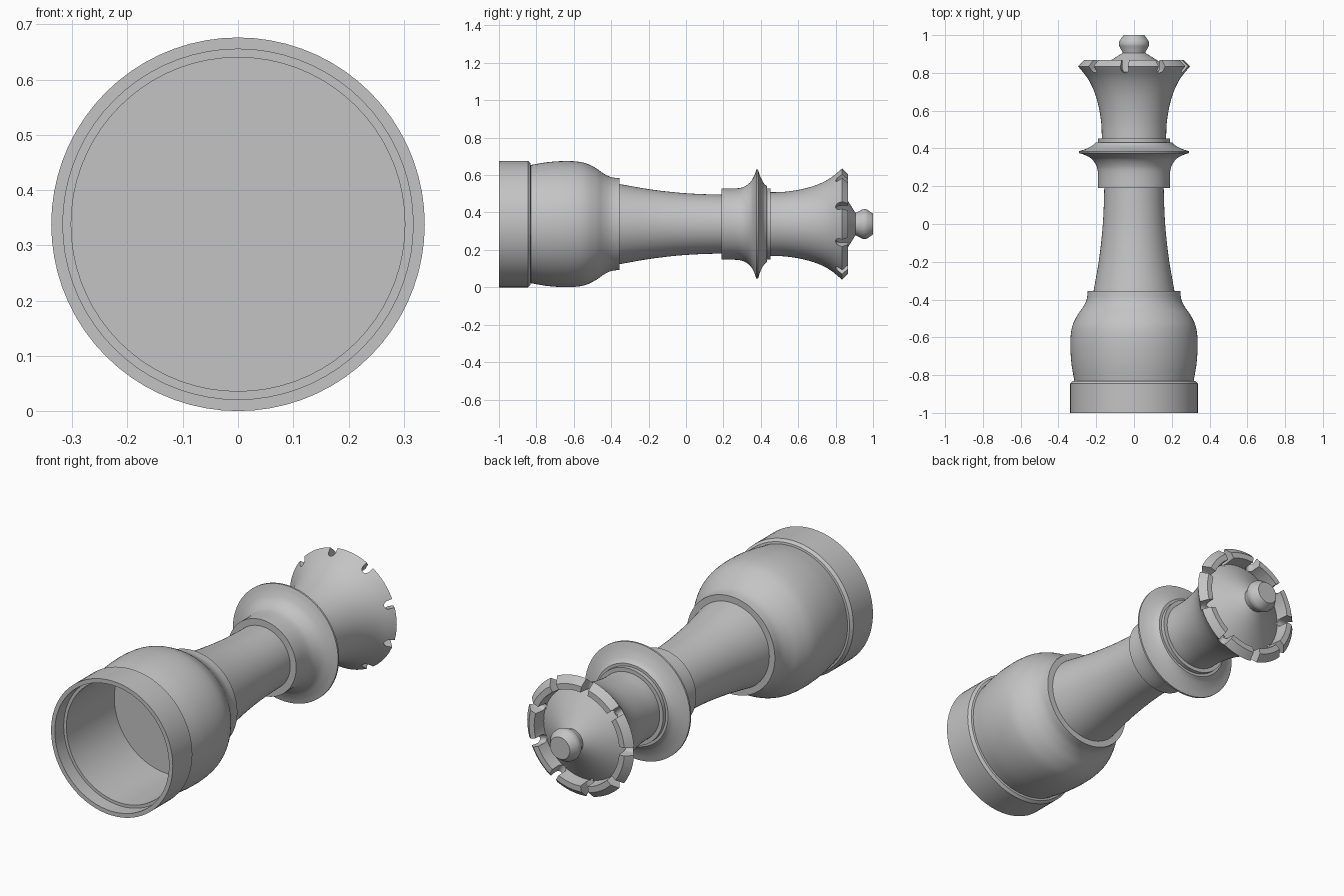
import bpy, bmesh, math
from mathutils import Vector

AXIS_Z = 0.338   # height of the piece's long axis, which runs along y
SEGMENTS = 72

cube = bpy.data.objects.get("Cube")
if cube:
    bpy.data.objects.remove(cube, do_unlink=True)

grey = bpy.data.materials.new("plain_grey")
grey.use_nodes = True
grey.diffuse_color = (0.55, 0.55, 0.55, 1)
grey.node_tree.nodes["Principled BSDF"].inputs["Base Color"].default_value = grey.diffuse_color


def smooth_curve(points, steps=5):
    """Catmull-Rom samples through (y, radius) points."""
    pts = [Vector(p) for p in points]
    pts = [2 * pts[0] - pts[1]] + pts + [2 * pts[-1] - pts[-2]]
    out = []
    for a, b, c, d in zip(pts, pts[1:], pts[2:], pts[3:]):
        for i in range(steps):
            t = i / steps
            out.append(tuple(0.5 * (2 * b + (c - a) * t
                                    + (2 * a - 5 * b + 4 * c - d) * t ** 2
                                    + (3 * b - a - 3 * c + d) * t ** 3)))
    return out + [tuple(points[-1])]


def make_object(name, bm):
    bmesh.ops.recalc_face_normals(bm, faces=bm.faces)
    mesh = bpy.data.meshes.new(name)
    bm.to_mesh(mesh)
    bm.free()
    obj = bpy.data.objects.new(name, mesh)
    bpy.context.collection.objects.link(obj)
    mesh.materials.append(grey)
    return obj


def select_only(obj):
    bpy.ops.object.select_all(action='DESELECT')
    obj.select_set(True)
    bpy.context.view_layer.objects.active = obj


def soften(obj):
    select_only(obj)
    bpy.ops.object.shade_smooth_by_angle(angle=math.radians(30))


def lathe(name, profile):
    """Spin a (y, radius) profile round the long axis, closing it on the axis."""
    profile = [(profile[0][0], 0)] + profile + [(profile[-1][0], 0)]
    bm = bmesh.new()
    rings = []
    for k in range(SEGMENTS):
        a = math.tau * k / SEGMENTS
        rings.append([bm.verts.new((r * math.cos(a), y, AXIS_Z + r * math.sin(a)))
                      for y, r in profile])
    for k, ring in enumerate(rings):
        nxt = rings[(k + 1) % SEGMENTS]
        for i in range(len(profile) - 1):
            bm.faces.new((ring[i], ring[i + 1], nxt[i + 1], nxt[i]))
    bmesh.ops.remove_doubles(bm, verts=bm.verts, dist=1e-5)
    obj = make_object(name, bm)
    soften(obj)
    return obj


# Hollow base: stepped cavity, foot ring and bulging body
lathe("base", [(-0.55, 0.302), (-0.93, 0.302), (-0.93, 0.317), (-1, 0.317),
               (-1, 0.338), (-0.845, 0.338), (-0.832, 0.326)]
      + smooth_curve([(-0.83, 0.316), (-0.74, 0.331), (-0.65, 0.337), (-0.58, 0.334),
                      (-0.53, 0.323), (-0.48, 0.298), (-0.44, 0.27), (-0.4, 0.251),
                      (-0.355, 0.245)]))

# Tapering stem
lathe("stem", smooth_curve([(-0.36, 0.215), (-0.2, 0.187), (-0.05, 0.169),
                            (0.07, 0.161), (0.2, 0.157)]))

# Collar flaring into a thin disc, with a band above it
lathe("collar", smooth_curve([(0.19, 0.19), (0.27, 0.191), (0.31, 0.2),
                              (0.345, 0.225), (0.365, 0.26), (0.376, 0.292)])
      + smooth_curve([(0.385, 0.292), (0.397, 0.255), (0.415, 0.22), (0.432, 0.203)]))
lathe("collar_band", [(0.425, 0.19), (0.452, 0.19)])

# Flared crown with a raised rim and a conical top
crown = lathe("crown", smooth_curve([(0.44, 0.17), (0.53, 0.173), (0.62, 0.187),
                                     (0.7, 0.21), (0.77, 0.245), (0.835, 0.297)])
              + [(0.867, 0.265), (0.867, 0.236), (0.8, 0.23), (0.862, 0.13), (0.912, 0.05)])

# Nine round-bottomed notches round the crown rim
bm = bmesh.new()
half, floor = 0.02, 0.82
outline = [(half, 0.9), (-half, 0.9)]
outline += [(-half * math.cos(math.pi * i / 8), floor - half * math.sin(math.pi * i / 8))
            for i in range(9)]
for k in range(9):
    a = math.radians(20 + 40 * k)
    out = Vector((math.cos(a), 0, math.sin(a)))
    side = Vector((-math.sin(a), 0, math.cos(a)))
    inner, outer = [[bm.verts.new(out * r + side * t + Vector((0, y, AXIS_Z)))
                     for t, y in outline] for r in (0.222, 0.34)]
    bm.faces.new(inner)
    bm.faces.new(outer)
    for i in range(len(outline)):
        j = (i + 1) % len(outline)
        bm.faces.new((inner[i], inner[j], outer[j], outer[i]))
cutter = make_object("notch_cutter", bm)
cutter.hide_render = True
cut = crown.modifiers.new("notches", 'BOOLEAN')
cut.operation = 'DIFFERENCE'
cut.solver = 'EXACT'
cut.object = cutter
select_only(crown)
bpy.ops.object.modifier_apply(modifier=cut.name)
bpy.data.objects.remove(cutter, do_unlink=True)
soften(crown)

# Finial knob with a flat tip
lathe("finial", [(0.89, 0.06), (0.912, 0.062)]
      + smooth_curve([(0.94, 0.077), (0.952, 0.08), (0.968, 0.078)], 3)
      + [(1, 0.055)])
